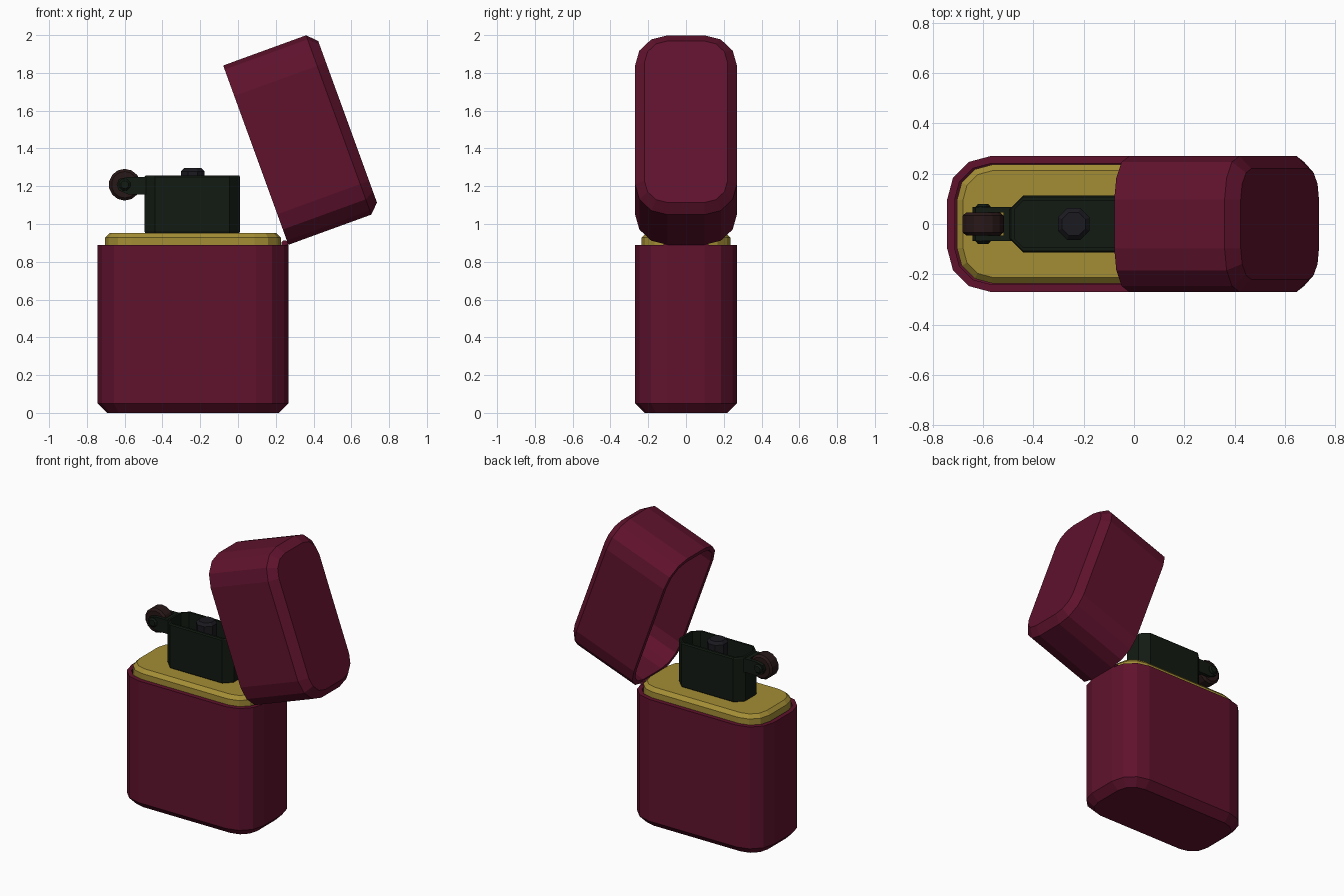
import bpy, bmesh, math
from mathutils import Matrix, Vector

if "Cube" in bpy.data.objects:
    bpy.data.objects.remove(bpy.data.objects["Cube"])


def material(name, rgb):
    m = bpy.data.materials.new(name)
    m.diffuse_color = (*rgb, 1)
    m.use_nodes = True
    m.node_tree.nodes["Principled BSDF"].inputs["Base Color"].default_value = m.diffuse_color
    return m


BURGUNDY = material("burgundy", (0.115, 0.006, 0.026))
BRASS = material("brass", (0.37, 0.27, 0.036))
DARK = material("dark_green", (0.006, 0.010, 0.006))
STEEL = material("dark_red", (0.022, 0.009, 0.009))
INK = material("ink", (0.010, 0.010, 0.014))


def ring(hx, hy, r, inset=0.0, seg=3):
    """Rounded rectangle outline, counter-clockwise."""
    hx, hy, r = hx - inset, hy - inset, max(r - inset, 0.005)
    pts = []
    for q, (sx, sy) in enumerate([(1, 1), (-1, 1), (-1, -1), (1, -1)]):
        for i in range(seg + 1):
            a = math.pi / 2 * (q + i / seg)
            pts.append((sx * (hx - r) + r * math.cos(a), sy * (hy - r) + r * math.sin(a)))
    return pts


def circle(r, n):
    return [(r * math.cos(2 * math.pi * (i + .5) / n), r * math.sin(2 * math.pi * (i + .5) / n))
            for i in range(n)]


def loft(name, layers, mat, matrix):
    """Skin (outline, z) layers in order and cap both ends."""
    bm = bmesh.new()
    loops = [[bm.verts.new((x, y, z)) for x, y in pts] for pts, z in layers]
    for a, b in zip(loops, loops[1:]):
        n = len(a)
        for i in range(n):
            bm.faces.new((a[i], a[(i + 1) % n], b[(i + 1) % n], b[i]))
    bm.faces.new(loops[0][::-1])
    bm.faces.new(loops[-1])
    bmesh.ops.recalc_face_normals(bm, faces=bm.faces)
    me = bpy.data.meshes.new(name)
    bm.to_mesh(me)
    bm.free()
    me.materials.append(mat)
    ob = bpy.data.objects.new(name, me)
    ob.matrix_world = matrix
    bpy.context.collection.objects.link(ob)
    return ob


def move(x, y, z):
    return Matrix.Translation((x, y, z))


CX, HX, HY, R = -0.238, 0.505, 0.27, 0.172
WALL, CH = 0.03, 0.05


def cup(height):
    """Hollow case shell: chamfered closed end at z 0, open at the given height."""
    def o(i):
        return ring(HX, HY, R, i)
    return [(o(CH), 0), (o(0), CH), (o(0), height), (o(WALL), height),
            (o(WALL), CH + .01), (o(CH + WALL * .6), WALL)]


# Case body and opened lid (tilted around the hinge edge)
loft("case_body", cup(0.89), BURGUNDY, move(CX, 0, 0))
pivot = Vector((CX + HX, 0, 0.89))
LID_H = 0.517
lid = (move(*pivot) @ Matrix.Rotation(math.radians(70), 4, 'Y') @ move(-HX, 0, LID_H)
       @ Matrix.Diagonal((1, 1, -1, 1)))
lid_ob = loft("lid", cup(LID_H), BURGUNDY, Matrix.Identity(4))
lid_ob.data.transform(lid)
lid_ob.data.flip_normals()

# Hinge barrel
along_y = Matrix.Rotation(math.radians(90), 4, 'X')
loft("hinge", [(circle(.018, 8), -.12), (circle(.018, 8), .12)], BURGUNDY,
     move(.247, 0, .897) @ along_y)

# Brass insert with a chamfered top edge
IR = (0.466, 0.236, 0.14)
loft("insert", [(ring(*IR), .1), (ring(*IR), .928), (ring(*IR, .024), .952)], BRASS, move(CX, 0, 0))

# Wind guard: open chamfered box with a thin lip
G = (0.253, 0.114, 0.055)
loft("wind_guard", [(ring(*G, .006, 1), .95), (ring(*G, 0, 1), .96), (ring(*G, 0, 1), 1.25),
                    (ring(*G, .006, 1), 1.258), (ring(*G, .02, 1), 1.258), (ring(*G, .02, 1), .97)],
     DARK, move(-.242, 0, 0))

# Wick with a bevelled tip
loft("wick", [(circle(.068, 8), .96), (circle(.068, 8), 1.278), (circle(.05, 8), 1.296)],
     INK, move(-.24, 0, 0))

# Striker wheel and its axle
wheel = move(-.60, 0, 1.208) @ along_y
loft("striker_wheel", [(circle(.07, 14), -.045), (circle(.084, 14), -.033),
                       (circle(.084, 14), .033), (circle(.07, 14), .045)], STEEL, wheel)
loft("wheel_axle", [(circle(.022, 8), -.08), (circle(.032, 8), -.07),
                    (circle(.032, 8), .07), (circle(.022, 8), .08)], DARK, wheel)

# Bracket plates on both sides of the wheel, and the block joining them to the guard
plate = [(.12, -.052), (.12, .042), (.02, .042), (-.03, .03), (-.042, 0), (-.03, -.03), (.02, -.052)]
for side, y in (("front", -.056), ("back", .056)):
    loft("bracket_" + side, [(plate, -.011), (plate, .011)], DARK, move(-.60, y, 1.208) @ along_y)
loft("bracket_block", [(ring(.02, .06, .005, 0, 1), 1.156), (ring(.02, .06, .005, 0, 1), 1.25)],
     DARK, move(-.50, 0, 0))
